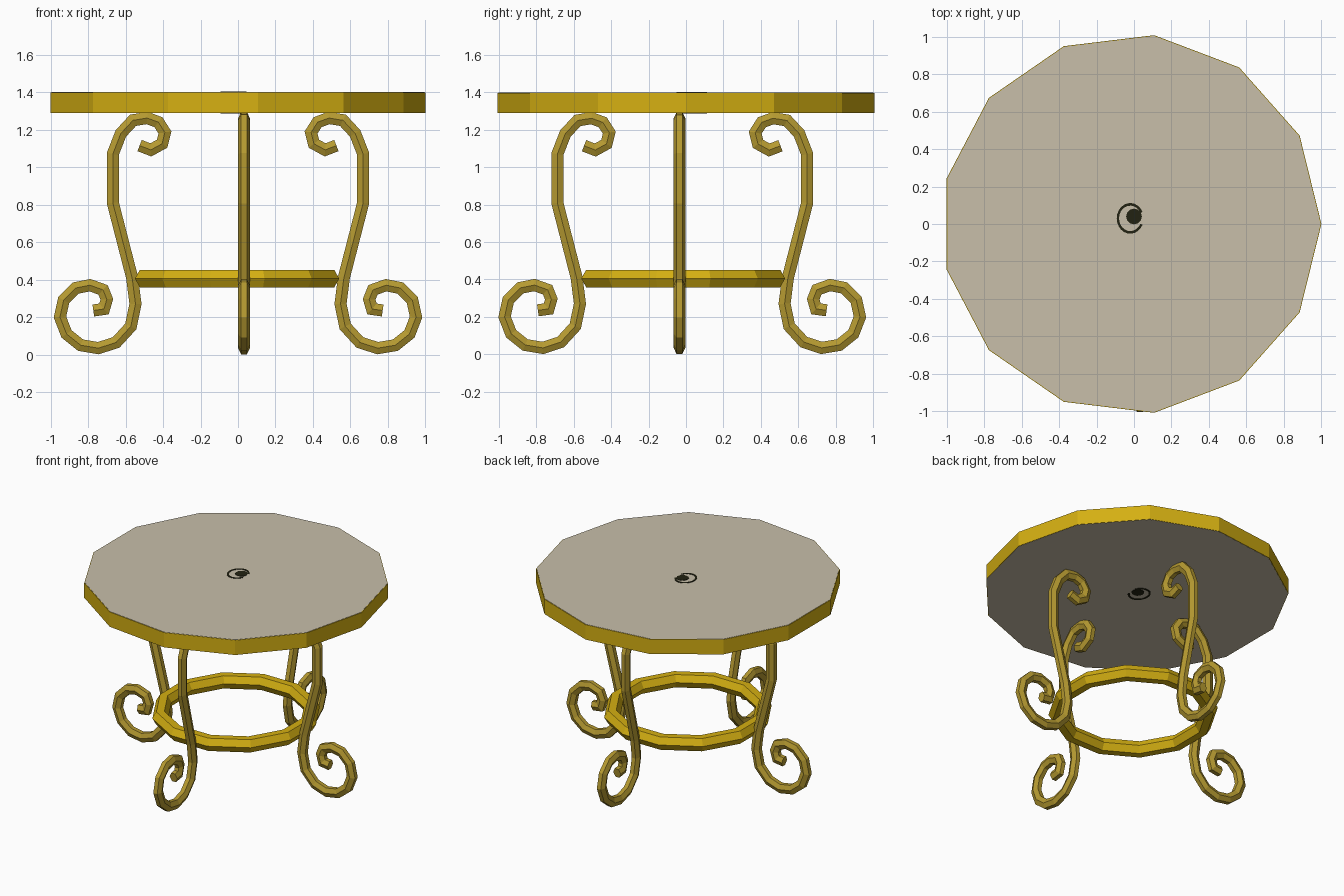
import bpy, bmesh, math
from mathutils import Vector

if "Cube" in bpy.data.objects:
    bpy.data.objects.remove(bpy.data.objects["Cube"])


def material(name, rgb):
    m = bpy.data.materials.new(name)
    m.diffuse_color = (*rgb, 1)
    m.use_nodes = True
    m.node_tree.nodes["Principled BSDF"].inputs["Base Color"].default_value = m.diffuse_color
    return m


GOLD = material("bright gold", (0.66, 0.43, 0.006))
BRASS = material("dull brass", (0.46, 0.32, 0.03))
STONE = material("beige top", (0.58, 0.52, 0.40))
DARK = material("dark inlay", (0.016, 0.016, 0.006))


def make(name, verts, faces, mat):
    me = bpy.data.meshes.new(name)
    me.from_pydata(verts, [], faces)
    bm = bmesh.new()
    bm.from_mesh(me)
    bmesh.ops.recalc_face_normals(bm, faces=bm.faces)
    bm.to_mesh(me)
    bm.free()
    me.materials.append(mat)
    ob = bpy.data.objects.new(name, me)
    bpy.context.collection.objects.link(ob)
    return ob


def lathe(name, profile, n, centre, turn, mat):
    """Revolve a closed (radius, z) profile with n sides."""
    verts, faces, k = [], [], len(profile)
    for i in range(n):
        a = turn + math.tau * i / n
        verts += [(centre[0] + r * math.cos(a), centre[1] + r * math.sin(a), z) for r, z in profile]
    for i in range(n):
        j = (i + 1) % n
        for p in range(k):
            q = (p + 1) % k
            faces.append((i * k + p, j * k + p, j * k + q, i * k + q))
    return make(name, verts, faces, mat)


def disc(name, r, z0, z1, n, centre, mat):
    """Solid n-sided prism."""
    verts = [(centre[0] + r * math.cos(math.tau * i / n), centre[1] + r * math.sin(math.tau * i / n), z)
             for z in (z0, z1) for i in range(n)]
    faces = [tuple(range(n)), tuple(range(n, 2 * n))]
    faces += [(i, (i + 1) % n, n + (i + 1) % n, n + i) for i in range(n)]
    return make(name, verts, faces, mat)


# Thirteen-sided table top: gold rim around a beige slab
R, C = 1.0147, (-0.0147, 0)
lathe("top_rim", [(R, 1.29), (R, 1.398), (R - 0.03, 1.398), (R - 0.03, 1.29)], 13, C, 0, GOLD)
disc("top_slab", R - 0.004, 1.289, 1.4, 13, C, STONE)

# Small dark inlay in the middle of both sides: a dot and an open ring
for side, z in (("upper", 1.3995), ("lower", 1.2865)):
    disc(side + "_inlay_dot", 0.042, z, z + 0.003, 12, (0.0, 0.04), DARK)
    arc = [math.radians(25 + 310 * i / 20) for i in range(21)]
    verts = [(-0.02 + r * 0.88 * math.cos(a), 0.03 + r * math.sin(a), z + h)
             for a in arc for r, h in ((0.068, 0), (0.082, 0), (0.082, 0.003), (0.068, 0.003))]
    faces = [(4 * i + p, 4 * i + 4 + p, 4 * i + 4 + (p + 1) % 4, 4 * i + (p + 1) % 4)
             for i in range(20) for p in range(4)]
    faces += [(0, 1, 2, 3), (80, 81, 82, 83)]
    make(side + "_inlay_ring", verts, faces, DARK)

# Stretcher ring with a hexagonal section
hexagon = [(0.51 + 0.054 * math.cos(a), 0.405 + 0.054 * math.sin(a))
           for a in (math.tau * i / 6 for i in range(6))]
lathe("stretcher_ring", hexagon, 12, (-0.005, -0.015), math.radians(15), GOLD)

# Scrolled leg centre line: (distance outward, height)
PATH = [(0.525, 1.115), (0.465, 1.092), (0.405, 1.125), (0.39, 1.185), (0.425, 1.24),
        (0.485, 1.262), (0.56, 1.25), (0.625, 1.18), (0.668, 1.07), (0.668, 0.81),
        (0.565, 0.41), (0.547, 0.27), (0.572, 0.15), (0.65, 0.065), (0.745, 0.034),
        (0.84, 0.05), (0.915, 0.11), (0.95, 0.2), (0.93, 0.29), (0.865, 0.355),
        (0.79, 0.37), (0.72, 0.345), (0.7, 0.295), (0.715, 0.243), (0.772, 0.235)]


def leg(name, direction, pivot):
    """Sweep a hexagon along the scroll in the plane of the outward direction."""
    out, up = Vector((*direction, 0)), Vector((0, 0, 1))
    side, base = out.cross(up), Vector((*pivot, 0))
    pts = [Vector(p) for p in PATH]
    verts, faces, n = [], [], len(PATH)
    for i, p in enumerate(pts):
        t0 = (p - pts[max(i - 1, 0)]).normalized()
        t1 = (pts[min(i + 1, n - 1)] - p).normalized()
        t = (t0 + t1).normalized()
        normal = out * -t.y + up * t.x
        mitre = 1 / max(0.8, t.dot(t1) if i < n - 1 else 1)
        for k in range(6):
            a = math.tau * k / 6
            verts.append(base + out * p.x + up * p.y + side * (0.031 * math.cos(a))
                         + normal * (0.037 * math.sin(a) * mitre))
    for i in range(n - 1):
        for k in range(6):
            m = (k + 1) % 6
            faces.append((6 * i + k, 6 * i + m, 6 * i + 6 + m, 6 * i + 6 + k))
    faces += [tuple(range(6)), tuple(range(6 * n - 6, 6 * n))]
    make(name, verts, faces, BRASS)


leg("right_leg", (1, 0), (0, -0.035))
leg("left_leg", (-1, 0), (0, -0.035))
leg("back_leg", (0, 1), (0.032, -0.02))
leg("front_leg", (0, -1), (0.032, -0.02))
